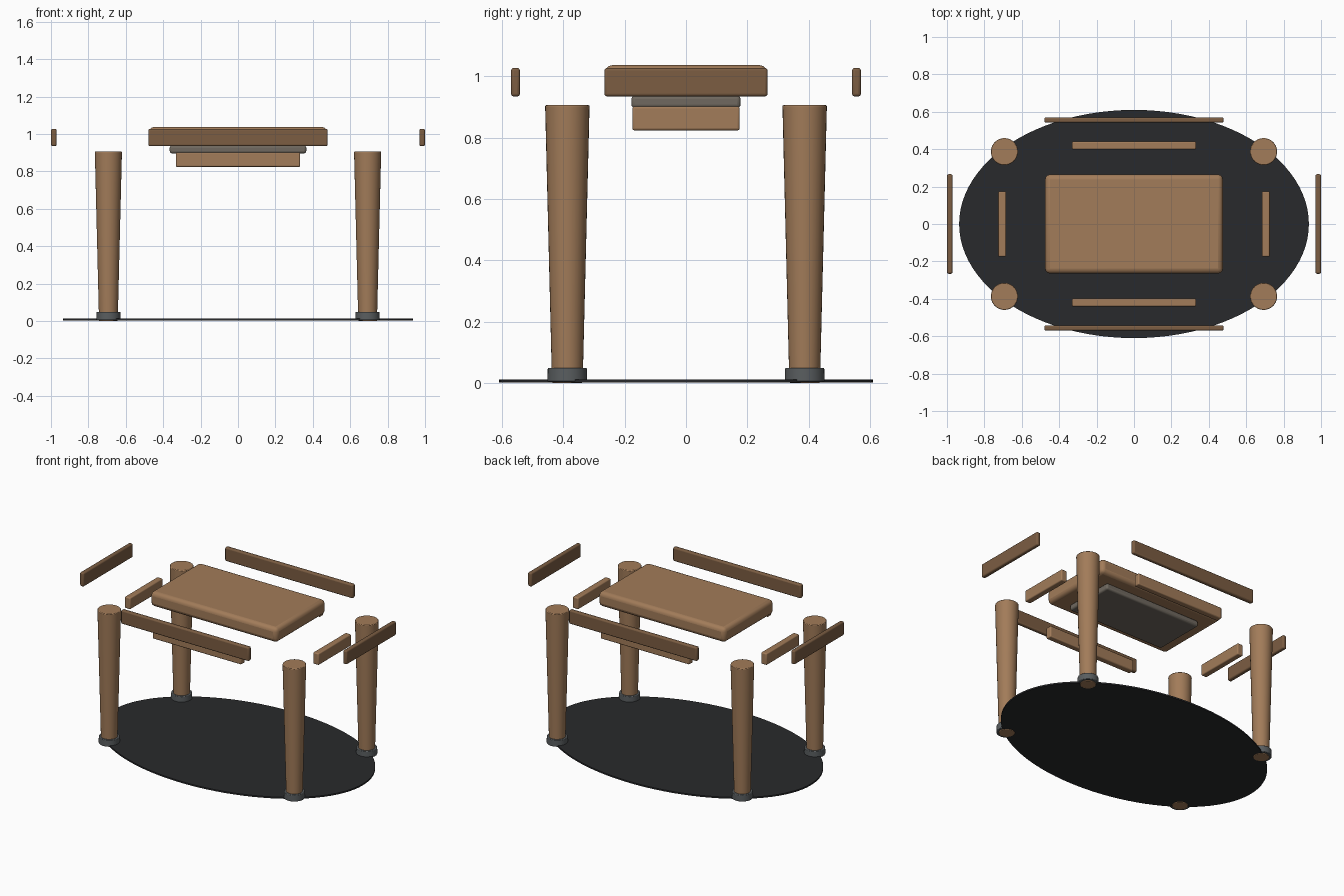
import bpy, math

if "Cube" in bpy.data.objects:
    bpy.data.objects.remove(bpy.data.objects["Cube"])


def material(name, rgb):
    m = bpy.data.materials.new(name)
    m.diffuse_color = (*rgb, 1)
    m.use_nodes = True
    m.node_tree.nodes["Principled BSDF"].inputs["Base Color"].default_value = m.diffuse_color
    return m


wood = material("wood", (0.36, 0.20, 0.10))
dark_wood = material("dark_wood", (0.20, 0.11, 0.055))
taupe = material("taupe", (0.16, 0.14, 0.115))
metal = material("metal", (0.10, 0.11, 0.115))
black = material("black", (0.022, 0.023, 0.025))


def finish(o, name, mat, bevel=0, segments=3):
    o.name = name
    o.data.materials.append(mat)
    bpy.ops.object.transform_apply(location=False, rotation=False, scale=True)
    if bevel:
        b = o.modifiers.new("bevel", 'BEVEL')
        b.width = bevel
        b.segments = segments
        b.limit_method = 'ANGLE'
        b.angle_limit = math.radians(40)
    bpy.ops.object.shade_smooth_by_angle(angle=math.radians(40))
    return o


def box(name, center, size, mat, bevel):
    bpy.ops.mesh.primitive_cube_add(size=1, location=center)
    o = bpy.context.object
    o.scale = size
    return finish(o, name, mat, bevel)


def cone(name, x, y, z0, z1, r0, r1, mat, bevel=0, sides=32):
    bpy.ops.mesh.primitive_cone_add(vertices=sides, radius1=r0, radius2=r1,
                                    depth=z1 - z0, location=(x, y, (z0 + z1) / 2))
    return finish(bpy.context.object, name, mat, bevel, 2)


# Flat oval base
bpy.ops.mesh.primitive_cylinder_add(vertices=96, radius=1, depth=0.01, location=(0, 0, 0.007))
base = bpy.context.object
base.scale = (0.935, 0.61, 1)
finish(base, "oval_base", black)

# Top slab and the panel beneath it
box("top_slab", (0, 0, 0.9875), (0.95, 0.53, 0.099), wood, 0.026)
box("under_panel", (0, 0, 0.917), (0.73, 0.356, 0.042), taupe, 0.012)

# Tapered legs with foot collars
for sx, side in ((-1, "left"), (1, "right")):
    for sy, end in ((-1, "front"), (1, "back")):
        x, y = sx * 0.693, sy * 0.387
        cone(f"{end}_{side}_leg", x, y, 0, 0.906, 0.05, 0.0725, wood, 0.004)
        cone(f"{end}_{side}_collar", x, y, 0.004, 0.049, 0.065, 0.064, metal, 0.003)

# Outer edge rails and inner aprons
for s, end, side in ((-1, "front", "left"), (1, "back", "right")):
    box(f"{end}_rail", (0, s * 0.556, 0.981), (0.958, 0.029, 0.093), dark_wood, 0.009)
    box(f"{side}_rail", (s * 0.985, 0, 0.981), (0.029, 0.532, 0.093), dark_wood, 0.009)
    box(f"{end}_apron", (0, s * 0.42, 0.863), (0.665, 0.042, 0.078), wood, 0.007)
    box(f"{side}_apron", (s * 0.705, 0, 0.863), (0.042, 0.35, 0.078), wood, 0.007)
